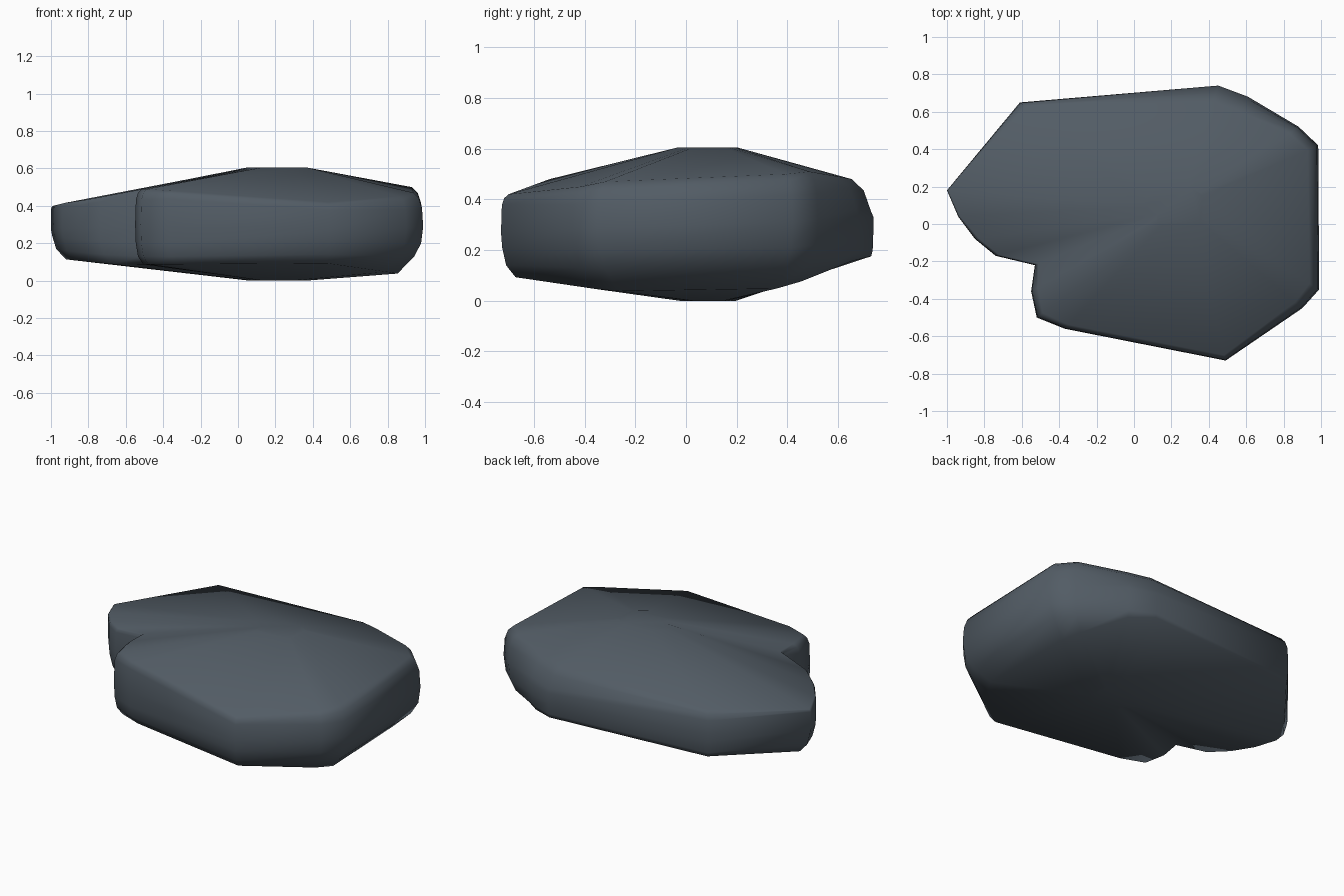
import bpy
import bmesh
from mathutils import Vector

cube = bpy.data.objects.get("Cube")
if cube:
    bpy.data.objects.remove(cube)

# Slate colour
stone = bpy.data.materials.new("dark_slate")
stone.use_nodes = True
colour = (0.085, 0.107, 0.13, 1)
stone.diffuse_color = colour
shader = next(n for n in stone.node_tree.nodes if n.type == "BSDF_PRINCIPLED")
shader.inputs["Base Color"].default_value = colour
shader.inputs["Roughness"].default_value = 0.9

# Plan outline: x, y, upper rim height, lower rim height, upper inset, lower inset
outline = [
    (.49, -.73, .42, .12, .03, .06),
    (.9, -.45, .45, .11, .05, .14),
    (.99, -.35, .47, .11, .06, .16),
    (.985, .42, .5, .12, .06, .16),
    (.88, .52, .51, .13, .06, .12),
    (.61, .68, .49, .17, .09, .03),
    (.45, .74, .48, .18, .09, .01),
    (-.61, .65, .46, .18, .04, .01),
    (-1, .18, .4, .15, .01, .08),
    (-.94, .04, .415, .14, .01, .07),
    (-.85, -.08, .43, .13, .02, .07),
    (-.74, -.17, .45, .12, .02, .07),
    (-.53, -.22, .49, .11, .02, .05),
    (-.55, -.36, .49, .11, .04, .05),
    (-.52, -.5, .49, .11, .04, .05),
    (-.37, -.56, .48, .11, .03, .05),
]
centre = Vector((.25, .1, 0))


def ring(bm, place):
    """Add one closed loop, with place giving inset and height at each point."""
    loop = []
    for x, y, high, low, inset_top, inset_low in outline:
        point = Vector((x, y, 0))
        inset, z = place(high, low, inset_top, inset_low)
        inward = (centre - point).normalized() * inset
        loop.append(bm.verts.new(point + inward + Vector((0, 0, z))))
    return loop


def crown(bm, share, height):
    """Add a shrunken loop that carries the broad upper or lower slope."""
    loop = []
    for x, y, *_ in outline:
        point = centre.lerp(Vector((x, y, 0)), share)
        loop.append(bm.verts.new((point.x, point.y, height)))
    return loop


# Rounded sides between a gently domed top and a shallow keel
bm = bmesh.new()
loops = [
    crown(bm, .15, 0),
    ring(bm, lambda h, l, a, b: (b, l - b * .45)),
    ring(bm, lambda h, l, a, b: (b * .35, l + .02)),
    ring(bm, lambda h, l, a, b: (b * .08, l + .09)),
    ring(bm, lambda h, l, a, b: (0, l + (h - l) * .5)),
    ring(bm, lambda h, l, a, b: (a * .12, h - a * 1.4)),
    ring(bm, lambda h, l, a, b: (a * .45, h - a * .5)),
    ring(bm, lambda h, l, a, b: (a, h)),
    crown(bm, .16, .605),
]
for below, above in zip(loops, loops[1:]):
    for i in range(len(outline)):
        j = (i + 1) % len(outline)
        bm.faces.new((below[i], below[j], above[j], above[i]))
bm.faces.new(loops[0][::-1])
bm.faces.new(loops[-1])
bmesh.ops.recalc_face_normals(bm, faces=bm.faces)

mesh = bpy.data.meshes.new("flat_rock")
bm.to_mesh(mesh)
bm.free()
mesh.materials.append(stone)
rock = bpy.data.objects.new("flat_rock", mesh)
bpy.context.collection.objects.link(rock)

# Soft shading with the notch kept crisp
bpy.context.view_layer.objects.active = rock
rock.select_set(True)
bpy.ops.object.shade_smooth_by_angle(angle=1.1)
